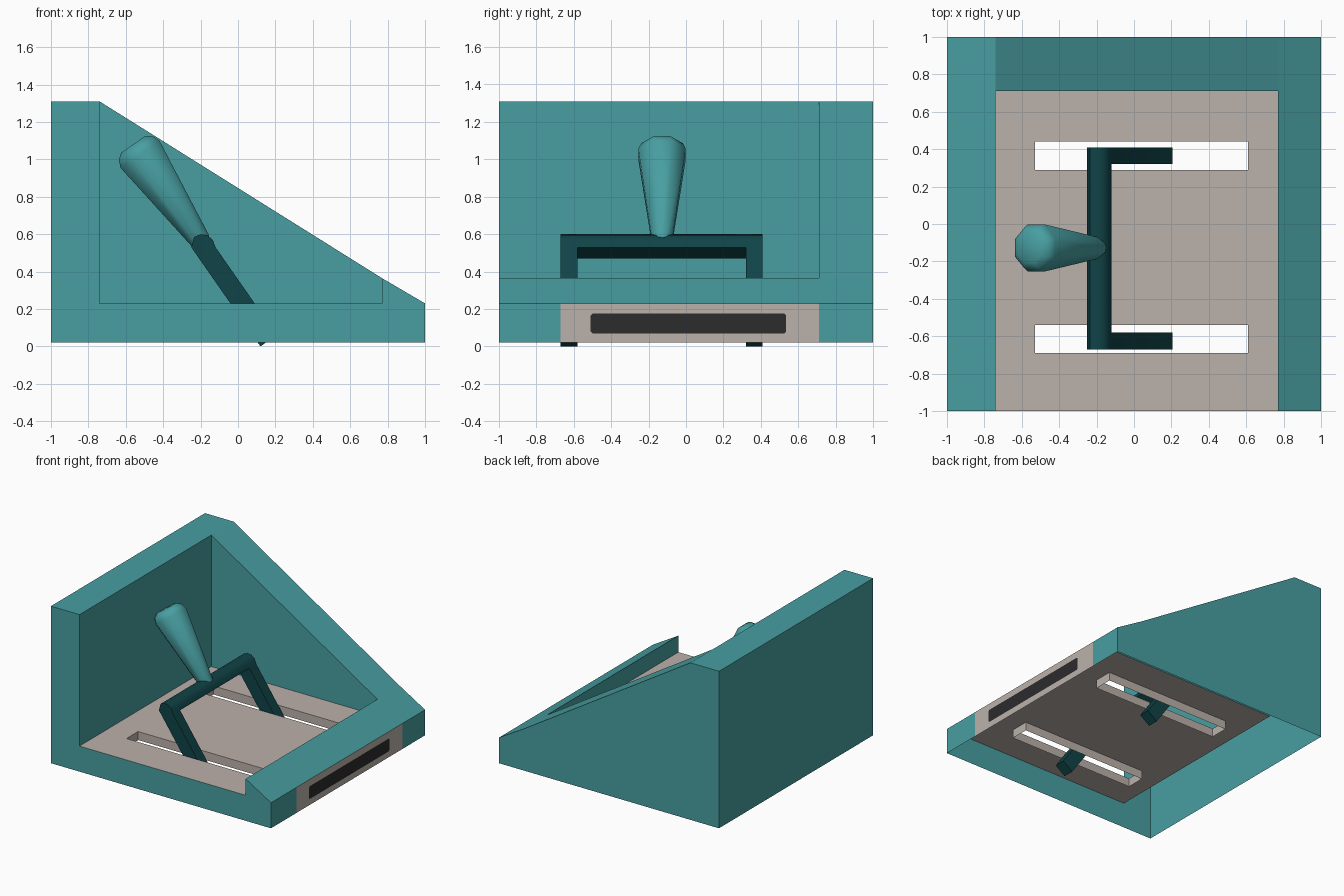
import bpy, bmesh, math
from mathutils import Vector

if "Cube" in bpy.data.objects:
    bpy.data.objects.remove(bpy.data.objects["Cube"])


def mat(name, rgb):
    m = bpy.data.materials.new(name)
    m.diffuse_color = (*rgb, 1)
    m.use_nodes = True
    m.node_tree.nodes["Principled BSDF"].inputs["Base Color"].default_value = m.diffuse_color
    return m


TEAL = mat("teal", (0.065, 0.345, 0.36))
DARK = mat("dark teal", (0.005, 0.056, 0.063))
BEIGE = mat("warm beige", (0.50, 0.44, 0.40))
BLACK = mat("charcoal", (0.025, 0.025, 0.027))


def build(name, faces, mats, recalc=True, smooth=None):
    """faces: list of (points, material index)"""
    bm = bmesh.new()
    for pts, mi in faces:
        f = bm.faces.new([bm.verts.new(p) for p in pts])
        f.material_index = mi
    bmesh.ops.remove_doubles(bm, verts=bm.verts[:], dist=1e-5)
    if recalc:
        bmesh.ops.recalc_face_normals(bm, faces=bm.faces[:])
    me = bpy.data.meshes.new(name)
    bm.to_mesh(me)
    bm.free()
    for m in mats:
        me.materials.append(m)
    ob = bpy.data.objects.new(name, me)
    bpy.context.collection.objects.link(ob)
    if smooth:
        bpy.ops.object.select_all(action='DESELECT')
        ob.select_set(True)
        bpy.context.view_layer.objects.active = ob
        bpy.ops.object.shade_smooth_by_angle(angle=math.radians(smooth))
    return ob


def prism(profile, y0, y1):
    """Close an xz profile between two y positions"""
    n = len(profile)
    a = [(x, y0, z) for x, z in profile]
    b = [(x, y1, z) for x, z in profile]
    sides = [([a[i], a[(i + 1) % n], b[(i + 1) % n], b[i]], 0) for i in range(n)]
    return [(a, 0), (b[::-1], 0)] + sides


# Main levels of the hollow wedge housing
B, F, R, T = 0.02, 0.23, 0.365, 1.31     # bottom, floor, inner rim, top
XL, XR, YB = -0.74, 0.77, 0.71           # cavity limits
PY = -0.67                               # start of side panel


def wall_y(y, pts):
    return [(x, y, z) for x, z in pts]


def wall_x(x, y0, y1, z0, z1):
    return [(x, y0, z0), (x, y1, z0), (x, y1, z1), (x, y0, z1)]


housing = [
    (wall_x(-1, -1, 1, B, T), 0),
    (wall_y(1, [(-1, B), (1, B), (1, F), (XR, R), (XL, T), (-1, T)]), 0),
    (wall_y(-1, [(-1, B), (1, B), (1, F), (XR, R), (XR, F), (XL, F), (XL, T), (-1, T)]), 0),
    # right side in three strips, the middle one beige
    (wall_x(1, -1, PY, B, F), 0),
    (wall_x(1, PY, YB, B, F), 1),
    (wall_x(1, YB, 1, B, F), 0),
    # flat top, back slope and right rim
    ([(-1, -1, T), (XL, -1, T), (XL, YB, T), (XL, 1, T), (-1, 1, T)], 0),
    ([(XL, YB, T), (XR, YB, R), (XR, 1, R), (XL, 1, T)], 0),
    ([(XR, -1, R), (1, -1, F), (1, PY, F), (1, YB, F), (1, 1, F), (XR, 1, R), (XR, YB, R)], 0),
    # cavity walls
    (wall_x(XL, -1, YB, F, T), 0),
    (wall_x(XR, -1, YB, F, R), 0),
    (wall_y(YB, [(XL, F), (XR, F), (XR, R), (XL, T)]), 0),
]
build("housing", housing, [TEAL, BEIGE])

# Floor sheet with two slots that have short hanging lips
xs = [XL, -0.53, 0.61, XR]
ys = [-1, -0.69, -0.54, 0.29, 0.44, YB]
LIP = F - 0.07
floor = []
for i in range(3):
    for j in range(5):
        x0, x1, y0, y1 = xs[i], xs[i + 1], ys[j], ys[j + 1]
        ring = [(x0, y0), (x1, y0), (x1, y1), (x0, y1)]
        if i == 1 and j in (1, 3):
            for k in range(4):
                p, q = ring[k], ring[(k + 1) % 4]
                floor.append(([(*q, LIP), (*p, LIP), (*p, F), (*q, F)], 0))
        else:
            floor.append(([(x, y, F) for x, y in ring], 0))
build("slotted_floor", floor, [BEIGE], recalc=False)

# Dark slot plate on the side panel, with clipped corners
c, y0, y1, z0, z1 = 0.01, -0.51, 0.535, 0.07, 0.175
outline = [(y0 + c, z0), (y1 - c, z0), (y1, z0 + c), (y1, z1 - c),
           (y1 - c, z1), (y0 + c, z1), (y0, z1 - c), (y0, z0 + c)]
build("side_slot", [([(1.002, y, z) for y, z in outline], 0)], [BLACK], recalc=False)

# Lever frame: two legs and a crossbar with the same rounded top
cap = [(-0.12, 0.53), (-0.135, 0.57), (-0.165, 0.595), (-0.2, 0.6), (-0.235, 0.585), (-0.25, 0.53)]
leg = [(0.12, 0.0), (0.207, 0.061)] + cap
for side, ya in (("front", -0.67), ("back", 0.32)):
    build(side + "_leg", prism(leg, ya, ya + 0.09), [DARK], smooth=40)
build("crossbar", prism([(-0.208, 0.47)] + cap, -0.58, 0.32), [DARK], smooth=40)

# Tapered eight-sided grip, leaning along the legs
axis = Vector((-0.573, 0, 0.82)).normalized()
u, v = Vector((0, 1, 0)), axis.cross(Vector((0, 1, 0)))
base = Vector((-0.18, -0.128, 0.535))
rings = []
for t, r in [(0, 0.045), (0.04, 0.06), (0.6, 0.137), (0.64, 0.12), (0.665, 0.085)]:
    ang = [math.radians(22.5 + 45 * k) for k in range(8)]
    rings.append([base + axis * t + r * (u * math.cos(a) + v * math.sin(a)) for a in ang])
grip = [(rings[0], 0), (rings[-1], 0)]
for a, b in zip(rings, rings[1:]):
    grip += [([a[k], a[(k + 1) % 8], b[(k + 1) % 8], b[k]], 0) for k in range(8)]
build("grip", grip, [TEAL], smooth=60)
